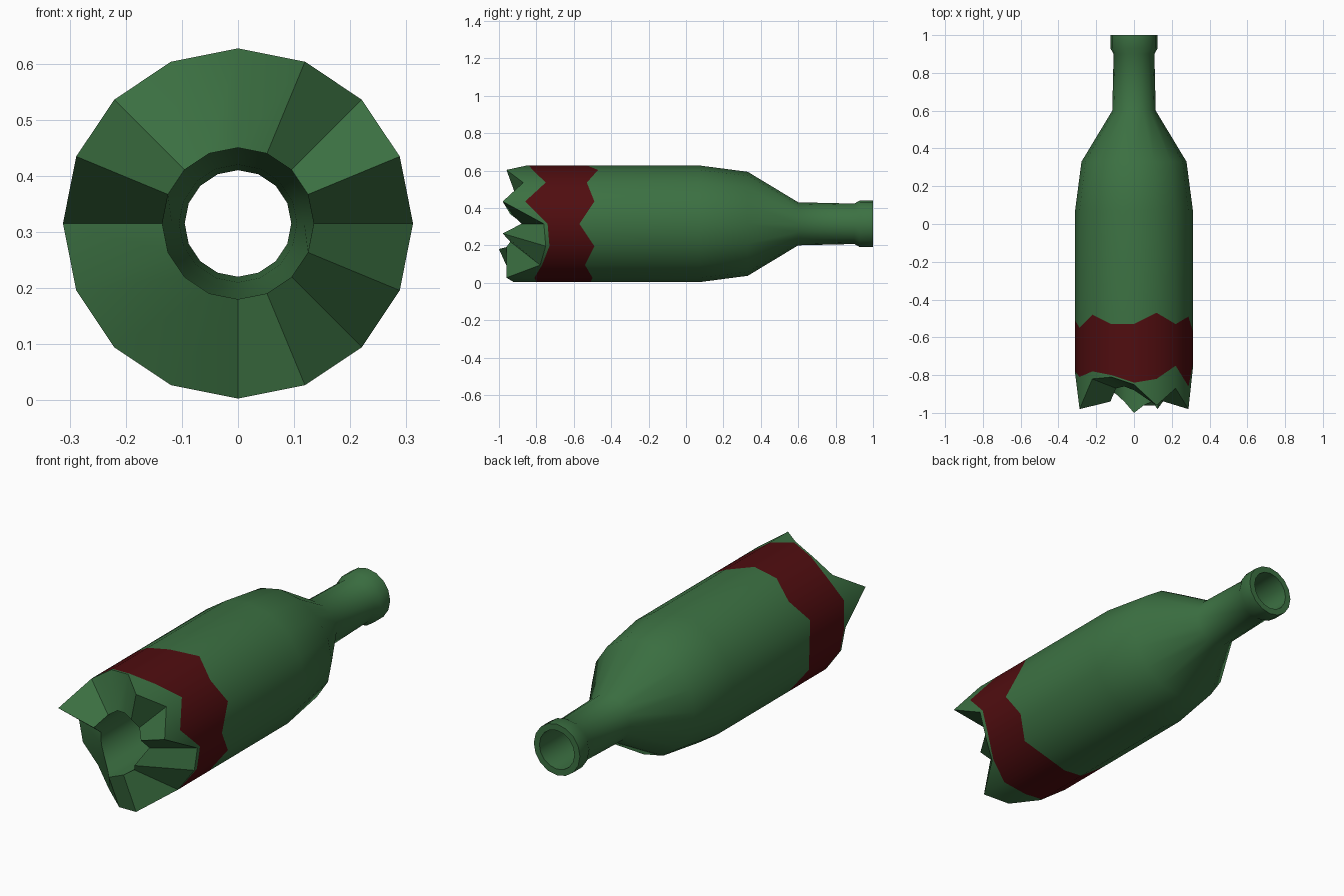
import bpy, bmesh, math

cube = bpy.data.objects.get("Cube")
if cube:
    bpy.data.objects.remove(cube, do_unlink=True)

SIDES = 16
AXIS_HEIGHT = 0.315
BODY_RADIUS = 0.312


def make_material(name, colour):
    material = bpy.data.materials.new(name)
    material.use_nodes = True
    material.diffuse_color = colour
    material.node_tree.nodes["Principled BSDF"].inputs["Base Color"].default_value = colour
    return material


green_glass = make_material("green_glass", (0.045, 0.165, 0.055, 1))
red_label = make_material("dark_red_label", (0.08, 0.004, 0.005, 1))

# Jagged rings: distance toward the broken end in hundredths, clockwise from the top
bore_break = [88, 90, 90, 93, 88, 98, 94, 96, 100, 94, 90, 88, 87, 94, 87, 86]
outer_break = [85, 96, 87, 98, 76, 75, 78, 96, 92, 83, 77, 79, 79, 98, 82, 81]
label_low = [84, 82, 75, 86, 74, 73, 77, 81, 80, 82, 76, 78, 78, 81, 78, 80]
label_high = [53, 47, 53, 49, 57, 49, 54, 50, 51, 53, 48, 54, 51, 55, 48, 53]

# Smooth part of the profile as (radius, y): shoulder, neck, lip, then the bore
shoulder_and_neck = [(BODY_RADIUS, 0.07), (0.278, 0.33), (0.115, 0.6),
                     (0.108, 0.9), (0.125, 0.93), (0.125, 1.0)]
bore = [(0.095, 1.0), (0.095, 0.88), (0.105, 0.6), (0.118, 0.3)]

bm = bmesh.new()


def add_ring(radius, y_values):
    ring = []
    for k, y in enumerate(y_values):
        a = math.tau * k / SIDES
        ring.append(bm.verts.new((radius * math.sin(a), y,
                                  AXIS_HEIGHT + radius * math.cos(a))))
    return ring


def jagged(radius, depths):
    return add_ring(radius, [-d / 100 for d in depths])


def level(radius, y):
    return add_ring(radius, [y] * SIDES)


# Closed loop of rings: broken end, label, body, neck, lip and back down the bore
rings = [jagged(0.135, bore_break)]
rings += [jagged(BODY_RADIUS, d) for d in (outer_break, label_low, label_high)]
rings += [level(r, y) for r, y in shoulder_and_neck + bore]

BREAK_BAND, LABEL_BAND = 0, 2
break_faces = []
for band, lower in enumerate(rings):
    upper = rings[(band + 1) % len(rings)]
    for k in range(SIDES):
        n = (k + 1) % SIDES
        face = bm.faces.new((lower[k], lower[n], upper[n], upper[k]))
        face.material_index = 1 if band == LABEL_BAND else 0
        if band == BREAK_BAND:
            break_faces.append(face)

bmesh.ops.recalc_face_normals(bm, faces=bm.faces)

mesh = bpy.data.meshes.new("broken_bottle")
bm.to_mesh(mesh)
bm.free()
mesh.materials.append(green_glass)
mesh.materials.append(red_label)

bottle = bpy.data.objects.new("broken_bottle", mesh)
bpy.context.collection.objects.link(bottle)

# Smooth glass with crisp broken edges
bpy.ops.object.select_all(action="DESELECT")
bottle.select_set(True)
bpy.context.view_layer.objects.active = bottle
bpy.ops.object.shade_smooth_by_angle(angle=math.radians(36))
